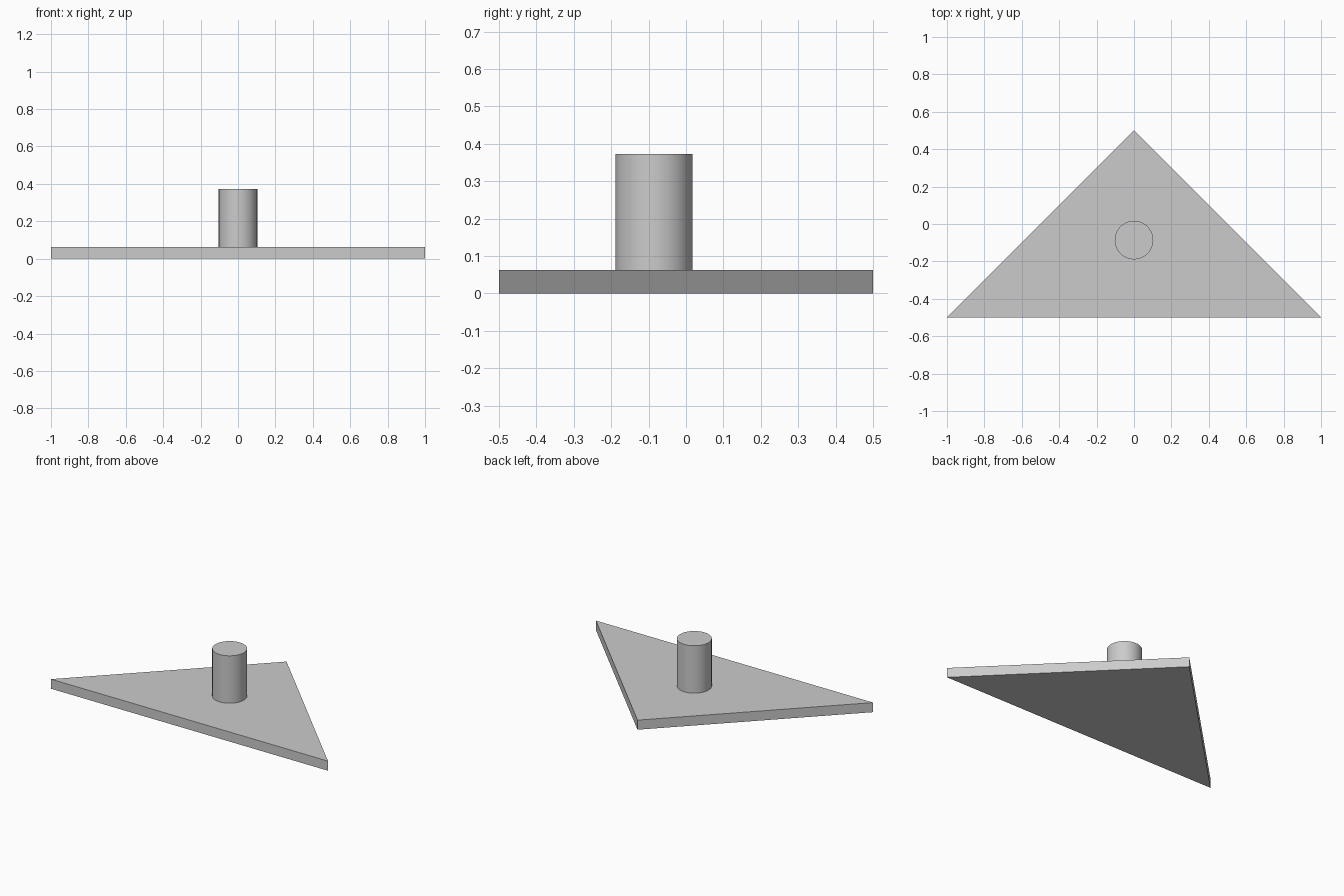
import bpy
import bmesh
import math

default = bpy.data.objects.get("Cube")
if default:
    bpy.data.objects.remove(default)

PLATE_H = 0.0625
POST_TOP = 0.372
POST_R = 0.103
POST_Y = -0.086

# Single grey material
grey = bpy.data.materials.new("light_grey")
grey.use_nodes = True
colour = (0.6, 0.6, 0.6, 1)
grey.diffuse_color = colour
grey.node_tree.nodes["Principled BSDF"].inputs["Base Color"].default_value = colour

# Triangular base plate: outline extruded upward
bm = bmesh.new()
corners = [bm.verts.new((x, y, 0)) for x, y in ((-1, -0.5), (1, -0.5), (0, 0.5))]
face = bm.faces.new(corners)
top = bmesh.ops.extrude_face_region(bm, geom=[face])["geom"]
bmesh.ops.translate(bm, vec=(0, 0, PLATE_H),
                    verts=[v for v in top if isinstance(v, bmesh.types.BMVert)])
bmesh.ops.recalc_face_normals(bm, faces=bm.faces)
mesh = bpy.data.meshes.new("base_plate")
bm.to_mesh(mesh)
bm.free()
mesh.materials.append(grey)
plate = bpy.data.objects.new("base_plate", mesh)
bpy.context.collection.objects.link(plate)

# Round post standing on the plate
bpy.ops.mesh.primitive_cylinder_add(
    vertices=64, radius=POST_R, depth=POST_TOP - PLATE_H,
    location=(0, POST_Y, (POST_TOP + PLATE_H) / 2))
post = bpy.context.object
post.name = "post"
post.data.materials.append(grey)
bpy.ops.object.shade_smooth_by_angle(angle=math.radians(30))
